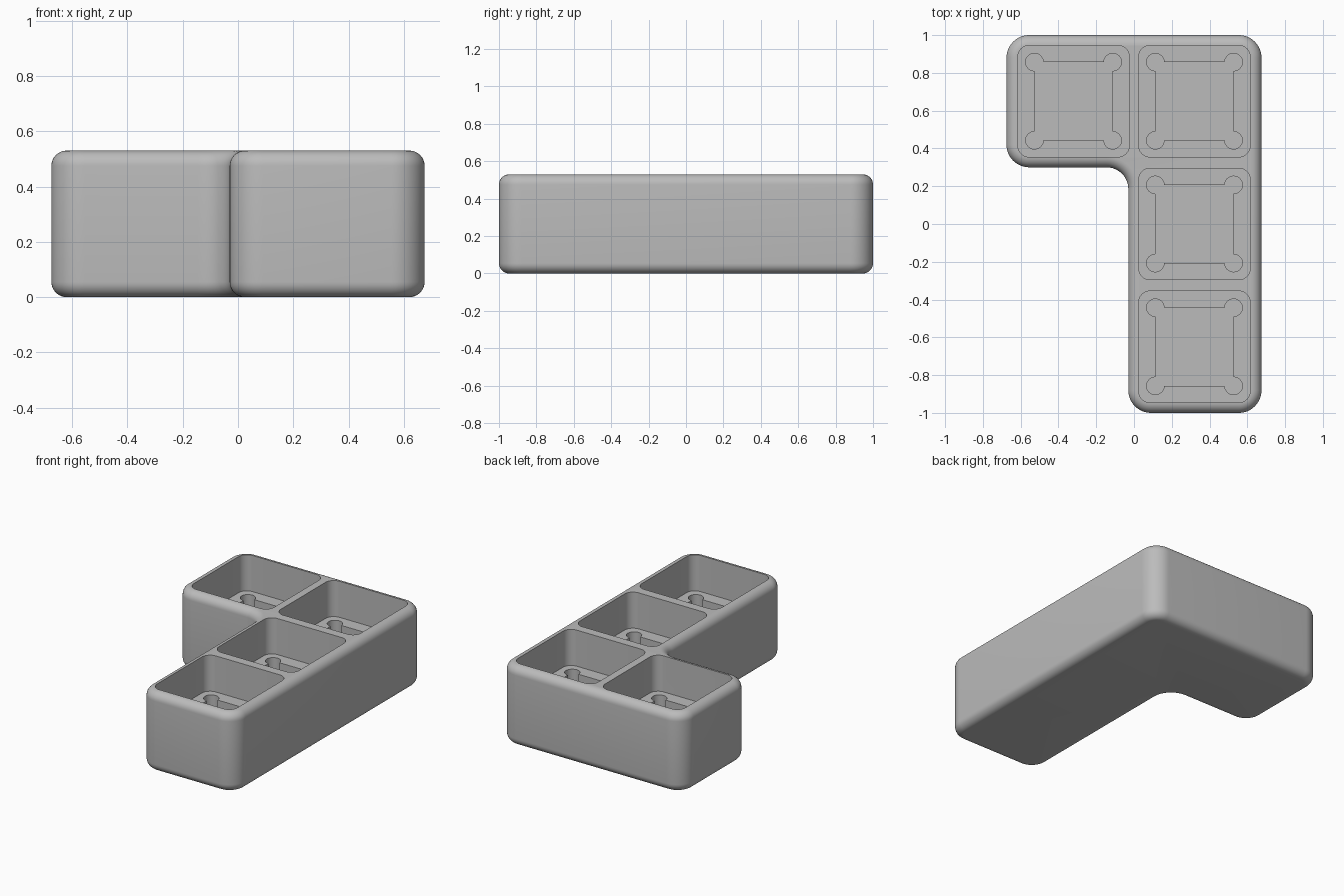
import bpy
import bmesh
from math import cos, sin, radians

HEIGHT = 0.53
FILLET = 0.055      # rounding of the top and bottom rims
CORNER = 0.12       # plan radius of the outer corners
FLOOR = 0.29        # height of the pocket floors
RECESS = 0.13       # height of the recess floors
POCKETS = [(0.32, 0.65), (0.32, 0.0), (0.32, -0.65), (-0.32, 0.65)]

if "Cube" in bpy.data.objects:
    bpy.data.objects.remove(bpy.data.objects["Cube"])

grey = bpy.data.materials.new("plain_grey")
grey.use_nodes = True
colour = (0.5, 0.5, 0.5, 1)
grey.diffuse_color = colour
grey.node_tree.nodes["Principled BSDF"].inputs["Base Color"].default_value = colour


def arc_loop(arcs, steps=12):
    """Chain arcs (cx, cy, radius, start, end) into one closed outline."""
    pts = []
    for cx, cy, r, a, b in arcs:
        for i in range(steps + 1):
            t = radians(a + (b - a) * i / steps)
            pts.append((cx + r * cos(t), cy + r * sin(t)))
    return pts


def loft(name, layers):
    """Skin a closed solid through a list of (outline, z)."""
    bm = bmesh.new()
    rings = [[bm.verts.new((x, y, z)) for x, y in pts] for pts, z in layers]
    n = len(rings[0])
    for low, high in zip(rings, rings[1:]):
        for i in range(n):
            j = (i + 1) % n
            bm.faces.new((low[i], low[j], high[j], high[i]))
    bm.faces.new(rings[0][::-1])
    bm.faces.new(rings[-1])
    bmesh.ops.recalc_face_normals(bm, faces=bm.faces)
    mesh = bpy.data.meshes.new(name)
    bm.to_mesh(mesh)
    bm.free()
    mesh.materials.append(grey)
    obj = bpy.data.objects.new(name, mesh)
    bpy.context.collection.objects.link(obj)
    return obj


def body_outline(d):
    """L-shaped outline moved inward by d."""
    r = CORNER - d
    return arc_loop([
        (0.555, -0.88, r, -90, 0),
        (0.555, 0.88, r, 0, 90),
        (-0.555, 0.88, r, 90, 180),
        (-0.555, 0.42, r, 180, 270),
        (-0.145, 0.185, 0.115 + d, 90, 0),
        (0.09, -0.88, r, 180, 270)])


def square_outline(cx, cy, half, r, sweep_from, sweep_to):
    """Four equal corner arcs around a centre."""
    signs = [(1, 1), (-1, 1), (-1, -1), (1, -1)]
    return arc_loop([(cx + sx * half, cy + sy * half, r,
                      sweep_from + 90 * k, sweep_to + 90 * k)
                     for k, (sx, sy) in enumerate(signs)])


# Rounded L-shaped body
layers = []
for k in range(9):
    t = radians(90 * k / 8)
    layers.append((body_outline(FILLET * (1 - sin(t))), FILLET * (1 - cos(t))))
layers += [(pts, HEIGHT - z) for pts, z in reversed(layers)]
body = loft("tray_body", layers)


def cut(cutter):
    """Subtract a cutter from the body and discard it."""
    cutter.hide_render = True
    mod = body.modifiers.new("cut", 'BOOLEAN')
    mod.operation = 'DIFFERENCE'
    mod.solver = 'EXACT'
    mod.object = cutter
    bpy.context.view_layer.objects.active = body
    bpy.ops.object.modifier_apply(modifier=mod.name)
    bpy.data.objects.remove(cutter)


# Square pockets, each with a round-cornered recess in its floor
for cx, cy in POCKETS:
    pocket = square_outline(cx, cy, 0.235, 0.06, 0, 90)
    cut(loft("pocket_cutter", [(pocket, FLOOR), (pocket, HEIGHT + 0.1)]))
    recess = square_outline(cx, cy, 0.207, 0.047, -90, 180)
    cut(loft("recess_cutter", [(recess, RECESS), (recess, FLOOR + 0.1)]))

# Smooth rims with crisp pocket edges
bpy.ops.object.select_all(action='DESELECT')
body.select_set(True)
bpy.context.view_layer.objects.active = body
bpy.ops.object.shade_smooth_by_angle(angle=radians(35))
